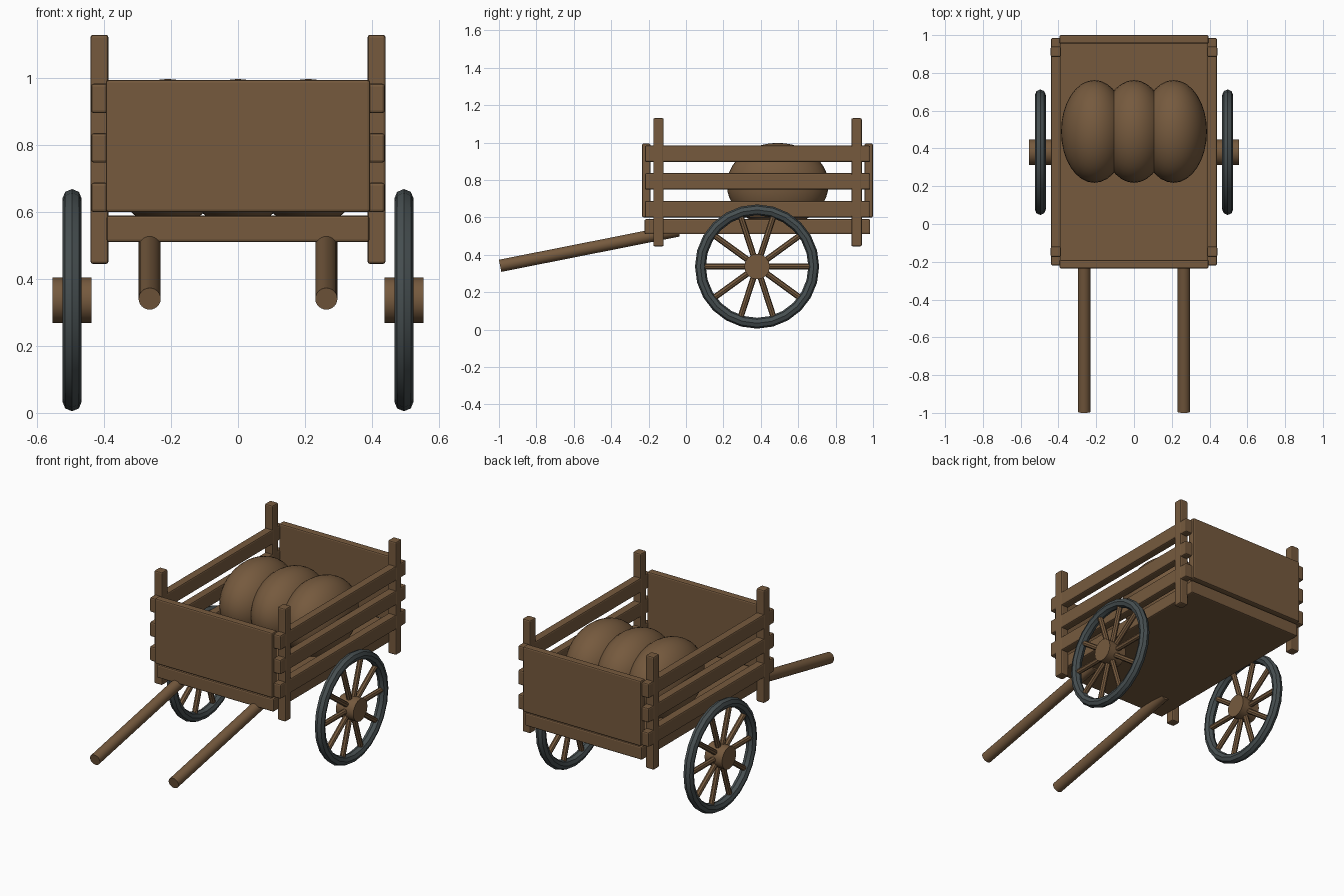
import bpy
from math import cos, sin, pi
from mathutils import Vector

cube = bpy.data.objects.get("Cube")
if cube:
    bpy.data.objects.remove(cube, do_unlink=True)


def material(name, rgb):
    mat = bpy.data.materials.new(name)
    mat.use_nodes = True
    mat.diffuse_color = (*rgb, 1)
    mat.node_tree.nodes["Principled BSDF"].inputs["Base Color"].default_value = (*rgb, 1)
    return mat


WOOD = material("brown wood", (0.18, 0.102, 0.048))
IRON = material("dark grey iron", (0.062, 0.078, 0.082))


def finish(name, mat):
    obj = bpy.context.object
    obj.name = name
    obj.data.materials.append(mat)
    return obj


def plank(name, xs, ys, zs, bevel=0.008):
    """Bevelled box given by its extents on each axis."""
    spans = (xs, ys, zs)
    bpy.ops.mesh.primitive_cube_add(size=1, location=[(a + b) / 2 for a, b in spans])
    obj = finish(name, WOOD)
    obj.scale = [b - a for a, b in spans]
    bpy.ops.object.transform_apply(location=False, rotation=False, scale=True)
    mod = obj.modifiers.new("soft edges", "BEVEL")
    mod.width = bevel
    mod.segments = 2


def rod(name, start, end, radius, sides):
    """Cylinder between two points."""
    start, end = Vector(start), Vector(end)
    axis = end - start
    bpy.ops.mesh.primitive_cylinder_add(
        vertices=sides, radius=radius, depth=axis.length, location=(start + end) / 2,
        rotation=axis.to_track_quat("Z", "Y").to_euler())
    obj = finish(name, WOOD)
    bpy.ops.object.shade_smooth_by_angle(angle=pi / 5)
    return obj


# Floor and end boards
plank("floor", (-0.393, 0.393), (-0.222, 0.985), (0.51, 0.59))
plank("front_board", (-0.395, 0.395), (-0.235, -0.19), (0.6, 0.995))
plank("back_board", (-0.395, 0.395), (0.955, 1.0), (0.6, 0.995))

# Sides, shafts and wheels
AXLE_Y, AXLE_Z, WHEEL_X = 0.38, 0.337, 0.496
for label, s in (("left", 1), ("right", -1)):
    side = sorted((s * 0.388, s * 0.439))
    for i in range(3):
        z = 0.6 + i * 0.148
        plank(f"{label}_rail_{i + 1}", side, (-0.22, 0.985), (z, z + 0.088))
    post = sorted((s * 0.387, s * 0.441))
    for end, y in (("front", -0.147), ("back", 0.912)):
        plank(f"{label}_{end}_post", post, (y - 0.028, y + 0.028), (0.445, 1.13))

    rod(f"{label}_shaft", (s * 0.264, -0.994, 0.341), (s * 0.264, -0.04, 0.53), 0.033, 24)

    bpy.ops.mesh.primitive_torus_add(
        major_segments=24, minor_segments=8, major_radius=0.303, minor_radius=0.029,
        location=(s * WHEEL_X, AXLE_Y, AXLE_Z), rotation=(0, pi / 2, 0))
    finish(f"{label}_wheel_rim", IRON)
    bpy.ops.object.shade_smooth_by_angle(angle=pi / 9)

    rod(f"{label}_hub", (s * 0.438, AXLE_Y, AXLE_Z), (s * 0.555, AXLE_Y, AXLE_Z), 0.068, 16)
    for i in range(10):
        a = i * pi / 5
        rod(f"{label}_spoke_{i + 1}",
            (s * WHEEL_X, AXLE_Y + 0.04 * cos(a), AXLE_Z + 0.04 * sin(a)),
            (s * WHEEL_X, AXLE_Y + 0.3 * cos(a), AXLE_Z + 0.3 * sin(a)), 0.016, 8)

# Row of stuffed sacks
for i in (-1, 0, 1):
    bpy.ops.mesh.primitive_uv_sphere_add(
        segments=32, ring_count=20, radius=1, location=(i * 0.21, 0.49, 0.775))
    sack = finish(f"sack_{i + 2}", WOOD)
    sack.scale = (0.176, 0.272, 0.223)
    bpy.ops.object.transform_apply(location=False, rotation=False, scale=True)
    bpy.ops.object.shade_smooth()
